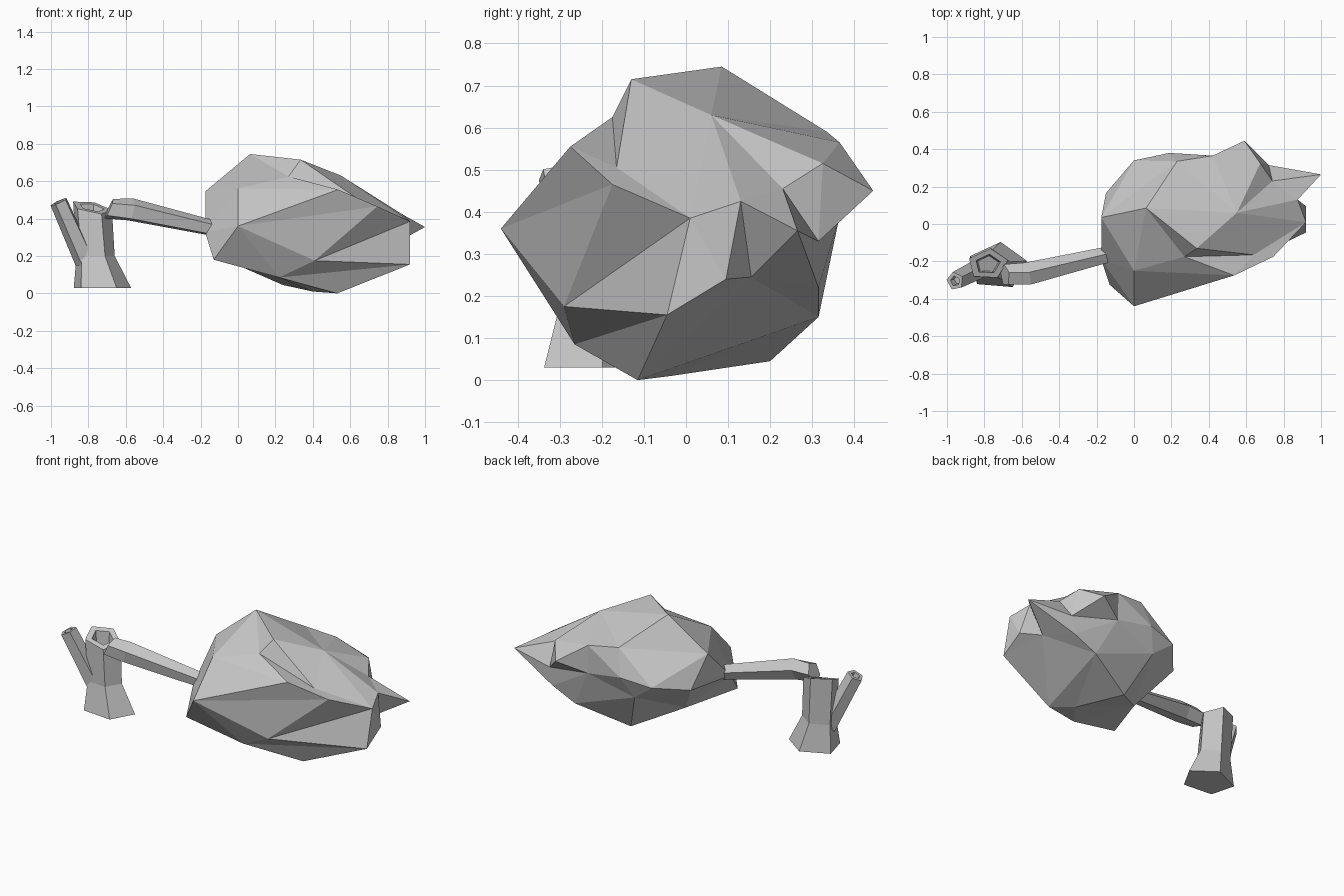
import bpy
import bmesh
from math import cos, sin, radians, tau
from mathutils import Vector

default_cube = bpy.data.objects.get("Cube")
if default_cube:
    bpy.data.objects.remove(default_cube, do_unlink=True)

# One plain grey for the whole tree
grey = bpy.data.materials.new("plain_grey")
grey.use_nodes = True
colour = (0.57, 0.57, 0.57, 1)
grey.diffuse_color = colour
grey.node_tree.nodes["Principled BSDF"].inputs["Base Color"].default_value = colour


def finish(name, bm):
    """Turn a bmesh into a flat-shaded object with outward normals."""
    bmesh.ops.recalc_face_normals(bm, faces=bm.faces[:])
    mesh = bpy.data.meshes.new(name)
    bm.to_mesh(mesh)
    bm.free()
    mesh.materials.append(grey)
    obj = bpy.data.objects.new(name, mesh)
    bpy.context.collection.objects.link(obj)
    return obj


def crosses(a, b, c, d):
    """Whether the arcs a-b and c-d cross on the unit sphere."""
    ab, cd = a.cross(b), c.cross(d)
    return (ab.dot(c) * ab.dot(d) < -1e-9 and cd.dot(a) * cd.dot(b) < -1e-9
            and (a + b).dot(c + d) > 0)


def force_crease(bm, a, b):
    """Rotate the edges that lie across a-b until a-b is an edge."""
    for attempt in range(20):
        if bm.edges.get((a, b)):
            return
        for edge in bm.edges[:]:
            c, d = edge.verts
            if {a, b} & {c, d} or not crosses(a.co, b.co, c.co, d.co):
                continue
            p, q = [v for f in edge.link_faces for v in f.verts
                    if v not in (c, d)]
            if crosses(c.co, d.co, p.co, q.co) and not bm.edges.get((p, q)):
                bmesh.utils.edge_rotate(edge, True)
                break


def star_shell(name, corners, creases, centre, size):
    """Faceted shell: triangulate the directions on a sphere, then restore the points."""
    bm = bmesh.new()
    verts = {}
    for key, corner in corners.items():
        offset = Vector(corner) - centre
        direction = Vector(offset[i] / size[i] for i in range(3)).normalized()
        verts[key] = bm.verts.new(direction)
    bmesh.ops.convex_hull(bm, input=list(verts.values()))
    for crease in creases:
        path = crease.split()
        for start, end in zip(path, path[1:]):
            force_crease(bm, verts[start], verts[end])
    for key, corner in corners.items():
        verts[key].co = corner
    return finish(name, bm)


def loft(name, sections, start_angle=0, flatten=1, sides=5):
    """Closed tube through sections of (centre, radius, facing)."""
    bm = bmesh.new()
    rings = []
    for centre, radius, facing in sections:
        turn = Vector((0, 0, 1)).rotation_difference(Vector(facing))
        ring = []
        for i in range(sides):
            angle = radians(start_angle) + tau * i / sides
            spoke = Vector((cos(angle), sin(angle) * flatten, 0)) * radius
            ring.append(bm.verts.new(Vector(centre) + turn @ spoke))
        rings.append(ring)
    for low, high in zip(rings, rings[1:]):
        for i in range(sides):
            j = (i + 1) % sides
            bm.faces.new((low[i], low[j], high[j], high[i]))
    bm.faces.new(rings[0][::-1])
    bm.faces.new(rings[-1])
    return finish(name, bm)


# Crown corners by place
crown = {
    "peak": (.065, .085, .745), "brow": (.335, -.13, .715),
    "ridge": (.55, .06, .63), "top_back": (.23, .335, .59),
    "top_rear": (.42, .365, .565), "notch": (.27, -.175, .625),
    "nose": (0, -.44, .36), "cheek": (0, -.25, .56),
    "shoulder": (.535, -.275, .555), "chin": (.41, -.29, .175),
    "jaw": (.22, -.265, .085), "fold": (.64, -.165, .505),
    "tip": (1, .265, .355), "tip_top": (.675, .325, .515),
    "tip_valley": (.74, .23, .455), "bump": (.745, -.175, .465),
    "end_high": (.92, .01, .385), "end_low": (.92, -.045, .155),
    "end_rear": (.875, .13, .425), "end_mid": (.92, .095, .24),
    "hollow": (.8, .155, .245), "eave": (.59, .445, .45),
    "back_left": (0, .34, .4), "back": (.19, .38, .43),
    "under_eave": (.425, .365, .39), "back_low": (.13, .32, .3),
    "rear_high": (.72, .315, .33), "rear_mid": (.7, .315, .22),
    "rear_low": (.545, .315, .15),
    "side_high": (-.175, .035, .545), "side_mid": (-.175, -.19, .325),
    "side_low": (-.13, -.325, .18), "side_back": (-.15, .165, .36),
    "base": (.53, -.115, 0), "base_mid": (.4, -.035, .01),
    "base_back": (.24, .2, .045), "base_side": (0, 0, .15),
}
creases = [
    "nose shoulder bump end_high", "nose bump chin end_high",
    "nose chin end_low jaw", "end_low base",
    "brow fold shoulder notch fold ridge brow notch cheek",
    "fold bump", "fold end_high",
    "ridge end_rear tip hollow end_mid", "ridge tip_valley tip",
    "ridge tip_top tip_valley", "hollow rear_mid rear_low",
    "hollow end_rear", "tip rear_mid", "tip rear_high eave",
    "under_eave back_low", "under_eave rear_low",
]
star_shell("crown", crown, creases, Vector((.38, 0, .36)), (.55, .4, .37))

# Fallen trunk, running from inside the crown to its snapped end
along = (-.96, -.23, .2)
loft("fallen_trunk", [
    ((-.08, -.15, .335), .042, along),
    ((-.57, -.268, .445), .064, along),
    ((-.69, -.275, .452), .06, (-.9, -.1, .4)),
], start_angle=20)

# Standing stump with a flared foot and a hollow, tilted break
up = (0, 0, 1)
break_facing = (.2, -.35, 1)
loft("stump", [
    ((-.73, -.225, .03), .162, up),
    ((-.765, -.22, .2), .108, up),
    ((-.782, -.215, .46), .112, break_facing),
    ((-.782, -.215, .46), .07, break_facing),
    ((-.782, -.215, .365), .06, break_facing),
], start_angle=12, flatten=.8)

# Broken side branch with a hollow end
branch_facing = (-.42, -.14, .89)
loft("broken_branch", [
    ((-.815, -.235, .17), .058, branch_facing),
    ((-.957, -.305, .49), .05, branch_facing),
    ((-.957, -.305, .49), .028, branch_facing),
    ((-.94, -.298, .45), .024, branch_facing),
], start_angle=30)
